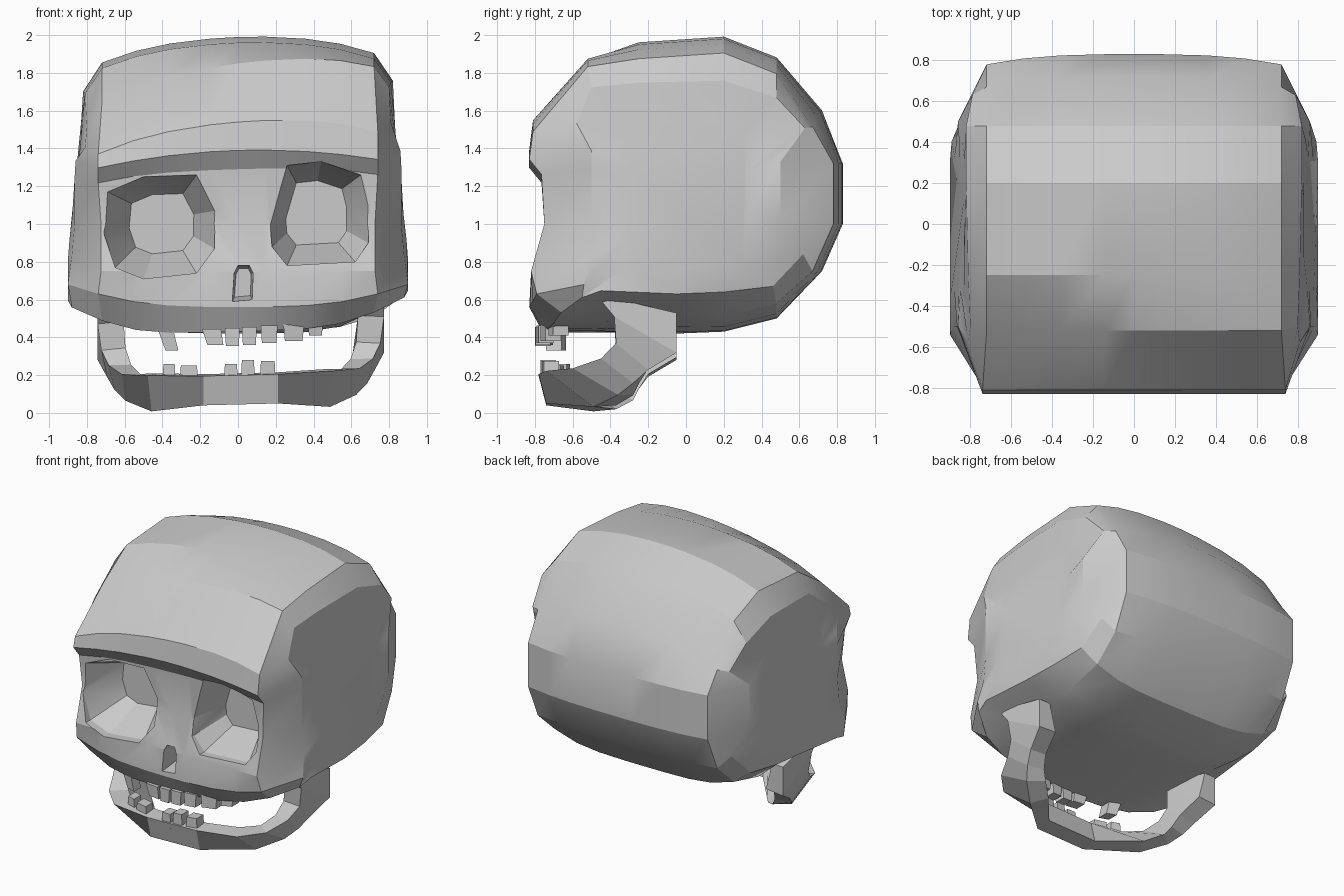
import bpy, bmesh, math
from mathutils import Vector

if "Cube" in bpy.data.objects:
    bpy.data.objects.remove(bpy.data.objects["Cube"])


def loft(name, rings):
    """Skin closed rings of equal length and cap both ends."""
    bm = bmesh.new()
    vs = [[bm.verts.new(p) for p in r] for r in rings]
    n = len(rings[0])
    for a, b in zip(vs, vs[1:]):
        for i in range(n):
            j = (i + 1) % n
            bm.faces.new((a[i], a[j], b[j], b[i]))
    bm.faces.new(vs[0])
    bm.faces.new(vs[-1])
    bmesh.ops.recalc_face_normals(bm, faces=bm.faces)
    me = bpy.data.meshes.new(name)
    bm.to_mesh(me)
    bm.free()
    ob = bpy.data.objects.new(name, me)
    bpy.context.collection.objects.link(ob)
    return ob


def activate(ob):
    bpy.ops.object.select_all(action='DESELECT')
    ob.select_set(True)
    bpy.context.view_layer.objects.active = ob


# Middle profile of the skull (y, z): brow, over the crown, down the back, to the face
PROFILE = [(-.83, 1.39), (-.81, 1.54), (-.52, 1.85), (-.25, 1.96), (.2, 1.99),
           (.48, 1.88), (.72, 1.6), (.83, 1.32), (.83, 1.0), (.72, .75),
           (.48, .5), (.2, .43), (-.05, .42), (-.5, .43), (-.76, .43),
           (-.83, .56), (-.82, .75), (-.75, 1.0), (-.765, 1.29)]
# Matching edge of the flat side (x, y, z)
SIDE = [(.86, -.5, 1.36), (.81, -.58, 1.47), (.80, -.5, 1.62), (.81, -.25, 1.72),
        (.82, .2, 1.73), (.82, .48, 1.64), (.79, .63, 1.48), (.86, .5, 1.33),
        (.86, .5, 1.03), (.80, .62, .84), (.84, .46, .67), (.87, .2, .64),
        (.89, -.05, .63), (.90, -.45, .62), (.88, -.55, .585), (.90, -.54, .68),
        (.88, -.5, .83), (.865, -.5, 1.0), (.865, -.5, 1.27)]


def tilt(p, i):
    """The crown and forehead lean higher on the right side."""
    x, y, z = p
    k = .13 if i == 2 else .08 if i == 1 else .03 if i in (0, 18, 14, 13) else .035 if i < 7 else 0
    return (x, y, z + k * x)


def section(u):
    ring, a = [], abs(u)
    for i, (y, z) in enumerate(PROFILE):
        w = .725 if i in (16, 17) else .74 if i in (0, 1, 15, 18) else .72
        if i < 7:
            z -= (.07 if i == 0 else .08) * a ** 2 + (.03 * a ** 4 if i else 0)
        elif 9 < i < 15:
            z += (.12 if i in (12, 13) else .08) * a ** 4
        elif i == 18:
            z -= .05 * a ** 3
        if 5 < i < 10:
            y -= .05 * a ** 3
        if i in (13, 14):
            y += .10 * a ** 2
        if i == 15:
            y += .04 * a ** 3
            z += .07 * a ** 3
        ring.append(tilt((u * w, y, z), i))
    return ring


def side(s):
    return [tilt((s * x, y, z), i) for i, (x, y, z) in enumerate(SIDE)]


def side_patch(s):
    """Inner ring of the temple, leaning inwards towards the top."""
    out = []
    for x, y, z in SIDE:
        z = 1.12 + (z - 1.12) * .7
        lean = min(max((z - .85) / .6, 0), 1)
        out.append((s * (.90 - .07 * lean), y * .65, z))
    return out


# Cranium and face
cranium = loft("cranium", [side_patch(-1), side(-1)]
               + [section(u) for u in (-1, -.75, -.5, -.2, 0, .2, .5, .75, 1)]
               + [side(1), side_patch(1)])


# Eye sockets and nose opening, cut from front outlines
def carve(outline, floor_scale, front, back, shift=(0, 0)):
    cx = sum(p[0] for p in outline) / len(outline)
    cz = sum(p[1] for p in outline) / len(outline)
    rings = [[(x, y, z) for x, z in outline] for y in (-1, front)]
    rings.append([(cx + shift[0] + (x - cx) * floor_scale, back,
                   cz + shift[1] + (z - cz) * floor_scale) for x, z in outline])
    cutter = loft("socket_cutter", rings)
    cutter.hide_render = True
    m = cranium.modifiers.new("cut", 'BOOLEAN')
    m.operation, m.solver, m.object = 'DIFFERENCE', 'EXACT', cutter
    activate(cranium)
    bpy.ops.object.modifier_apply(modifier=m.name)
    bpy.data.objects.remove(cutter)


carve([(-.71, .95), (-.69, 1.17), (-.5, 1.25), (-.22, 1.26), (-.12, 1.07),
       (-.125, .87), (-.22, .74), (-.5, .71), (-.65, .77)], .58, -.76, -.5, (.01, .02))
carve([(.17, 1.0), (.26, 1.31), (.44, 1.33), (.65, 1.26), (.69, 1.1),
       (.69, .9), (.62, .8), (.26, .78), (.18, .88)], .62, -.76, -.5, (-.02, .01))
carve([(-.03, .59), (-.02, .74), (0, .78), (.06, .78), (.08, .74), (.075, .6)],
      .8, -.8, -.68)

# Lower jaw: stations of (front/top edge, back/bottom edge, inward thickness)
HALF = [((.77, -.48, .61), (.77, -.05, .51), (-.09, 0, 0)),
        ((.77, -.38, .49), (.77, -.05, .30), (-.14, 0, .01)),
        ((.75, -.37, .35), (.72, -.20, .21), (-.13, 0, .01)),
        ((.71, -.45, .27), (.68, -.28, .14), (-.12, .03, 0)),
        ((.64, -.60, .22), (.62, -.36, .08), (-.10, .08, 0)),
        ((.50, -.74, .21), (.48, -.49, .02), (-.06, .12, .01)),
        ((.20, -.78, .20), (.20, -.74, .045), (0, .12, .01))]


def jaw_ring(st, s):
    a, b, t = (Vector(v) for v in st)
    return [(.015 + s * p.x * .985, p.y, p.z + .025 * s * p.x)
            for p in (a, b, b + t, a + t)]


jaw = loft("lower_jaw", [jaw_ring(st, -1) for st in HALF]
           + [jaw_ring(st, 1) for st in reversed(HALF)])


# Teeth: slightly tapered blocks following the jaw curve
def tooth(name, x0, x1, root, tip, y0, lean=0):
    xc, hw = (x0 + x1) / 2, (x1 - x0) / 2
    y = y0 + .5 * xc * xc
    rings = []
    for z, k, dx in ((root, 1, 0), (tip, .85, lean)):
        rings.append([(xc + dx + sx * hw * k, y + sy * .04 + .8 * xc * sx * hw, z)
                      for sx, sy in ((-1, -1), (1, -1), (1, 1), (-1, 1))])
    loft(name, rings)


for x0, x1, tip, lean in [(-.42, -.34, .33, .03), (-.19, -.09, .36, .02),
                          (-.07, .01, .355, 0), (.02, .10, .36, 0),
                          (.12, .21, .37, 0), (.24, .35, .38, 0), (.37, .45, .41, 0)]:
    tooth("upper_tooth", x0, x1, .45 + .06 * x1, tip, -.76, lean)
for x0, x1, tip in [(-.40, -.33, .26), (-.31, -.21, .25), (-.075, 0, .26),
                    (.015, .09, .28), (.115, .20, .275)]:
    tooth("lower_tooth", x0, x1, .16, tip, -.73)

# Soft facets on the skull, crisp edges elsewhere
activate(cranium)
bpy.ops.object.shade_smooth_by_angle(angle=math.radians(22))
